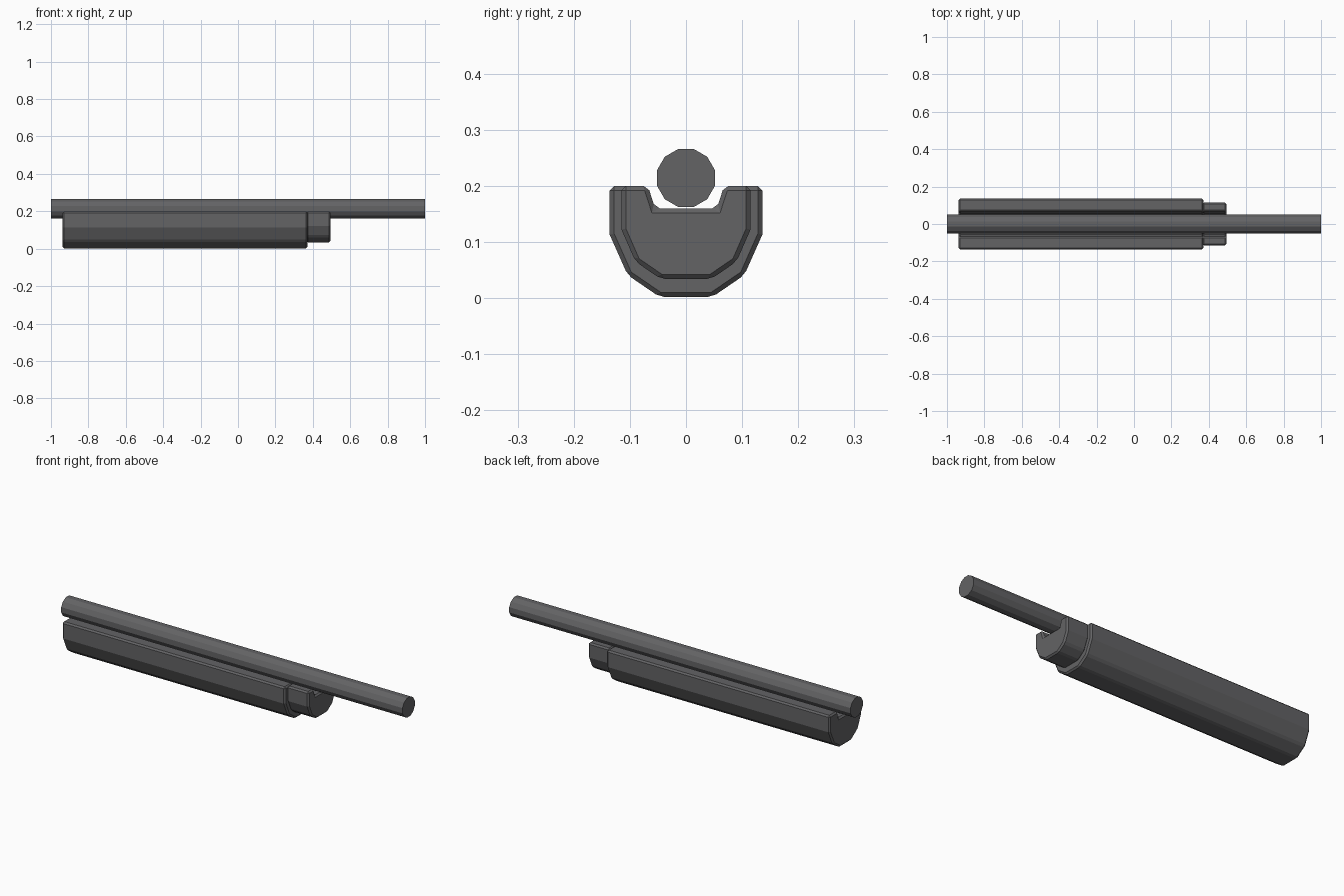
import bpy
import bmesh
import math

default = bpy.data.objects.get("Cube")
if default:
    bpy.data.objects.remove(default, do_unlink=True)

# One dark grey for every part
grey = bpy.data.materials.new("dark_grey")
grey.use_nodes = True
colour = (0.125, 0.125, 0.13, 1)
grey.diffuse_color = colour
grey.node_tree.nodes["Principled BSDF"].inputs["Base Color"].default_value = colour


def extrude_profile(name, profile, x_start, x_end, bevel=0):
    """Extrude a closed (y, z) profile along x, with optional chamfers."""
    bm = bmesh.new()
    face = bm.faces.new([bm.verts.new((x_start, y, z)) for y, z in profile])
    result = bmesh.ops.extrude_face_region(bm, geom=[face])
    moved = [g for g in result["geom"] if isinstance(g, bmesh.types.BMVert)]
    bmesh.ops.translate(bm, verts=moved, vec=(x_end - x_start, 0, 0))
    bmesh.ops.recalc_face_normals(bm, faces=bm.faces)
    mesh = bpy.data.meshes.new(name)
    bm.to_mesh(mesh)
    bm.free()
    mesh.materials.append(grey)
    obj = bpy.data.objects.new(name, mesh)
    bpy.context.collection.objects.link(obj)
    if bevel:
        mod = obj.modifiers.new("chamfer", "BEVEL")
        mod.width = bevel
        mod.segments = 1
        mod.limit_method = "ANGLE"
        mod.angle_limit = math.radians(28)
    return obj


def mirrored(half):
    return half + [(-y, z) for y, z in reversed(half)]


# Grip sleeve and its narrower collar share the channel under the rod
channel = [(0.055, 0.16), (0.068, 0.2)]
sleeve = channel + [(0.136, 0.2), (0.136, 0.113), (0.104, 0.041), (0.047, 0.002)]
collar = channel + [(0.115, 0.2), (0.115, 0.122), (0.09, 0.065), (0.045, 0.034)]
extrude_profile("grip_sleeve", mirrored(sleeve), -0.937, 0.371, 0.008)
extrude_profile("grip_collar", mirrored(collar), 0.367, 0.494, 0.008)

# Twelve-sided rod with a flat on top
sides, radius = 12, 0.0535
angles = [math.tau * (i + 0.5) / sides for i in range(sides)]
rod = [(radius * math.cos(a), 0.214 + radius * math.sin(a)) for a in angles]
extrude_profile("rod", rod, -1, 1)
